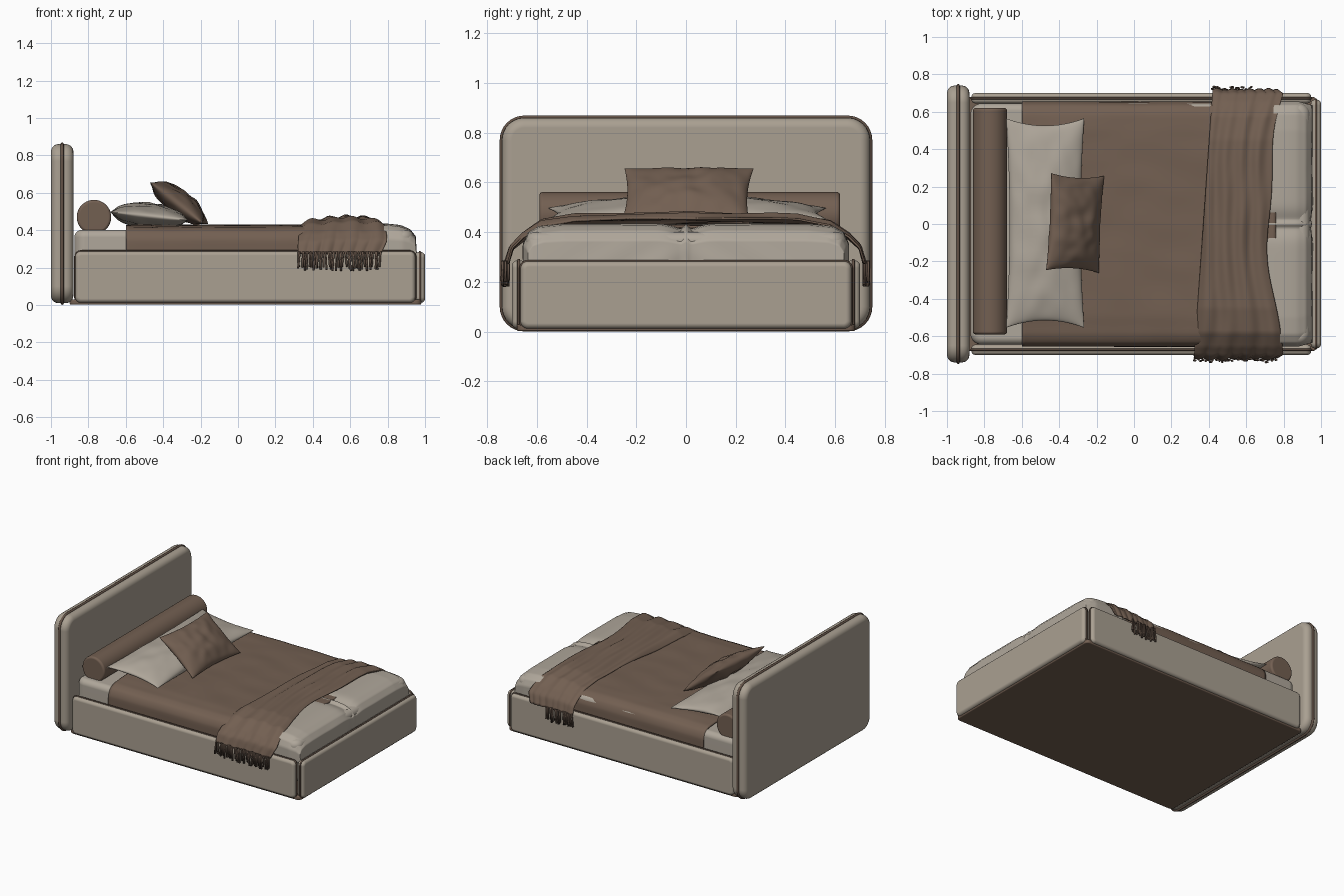
import bpy, bmesh, math, random
from mathutils import Matrix, Vector, noise

random.seed(4)
cube = bpy.data.objects.get("Cube")
if cube:
    bpy.data.objects.remove(cube, do_unlink=True)


def material(name, rgb):
    m = bpy.data.materials.new(name)
    m.use_nodes = True
    m.diffuse_color = (*rgb, 1)
    bsdf = next(n for n in m.node_tree.nodes if n.type == 'BSDF_PRINCIPLED')
    bsdf.inputs["Base Color"].default_value = (*rgb, 1)
    bsdf.inputs["Roughness"].default_value = 0.9
    return m


BEIGE = material("beige upholstery", (0.40, 0.35, 0.285))
LINEN = material("pale linen", (0.43, 0.385, 0.325))
BROWN = material("brown fabric", (0.17, 0.115, 0.083))
TRIM = material("dark brown trim", (0.13, 0.088, 0.065))


def finish(name, bm, mat, weighted=False, thickness=0):
    bmesh.ops.recalc_face_normals(bm, faces=bm.faces)
    me = bpy.data.meshes.new(name)
    for f in bm.faces:
        f.smooth = True
    bm.to_mesh(me)
    bm.free()
    me.materials.append(mat)
    ob = bpy.data.objects.new(name, me)
    bpy.context.collection.objects.link(ob)
    if thickness:
        ob.modifiers.new("thickness", 'SOLIDIFY').thickness = thickness
    if weighted:
        ob.modifiers.new("normals", 'WEIGHTED_NORMAL')
    return ob


def rounded_rect(a0, a1, b0, b1, r, n=8):
    pts = []
    for k, (a, b) in enumerate([(a1 - r, b1 - r), (a0 + r, b1 - r), (a0 + r, b0 + r), (a1 - r, b0 + r)]):
        for i in range(n + 1):
            t = math.pi / 2 * (k + i / n)
            pts.append((a + r * math.cos(t), b + r * math.sin(t)))
    return pts


def pad(name, axis, lo, hi, corner, bevel, mat, cord=0):
    """Soft slab lying across one axis, with an optional cord round its middle."""
    p, q = [i for i in range(3) if i != axis]

    def place(a, b, c):
        v = Vector((0, 0, 0))
        v[p], v[q], v[axis] = a, b, c
        return v
    bm = bmesh.new()
    ring = rounded_rect(lo[p], hi[p], lo[q], hi[q], corner)
    face = bm.faces.new([bm.verts.new(place(a, b, lo[axis])) for a, b in ring])
    new = bmesh.ops.extrude_face_region(bm, geom=[face])["geom"]
    shift = place(0, 0, hi[axis] - lo[axis])
    bmesh.ops.translate(bm, vec=shift, verts=[g for g in new if isinstance(g, bmesh.types.BMVert)])
    rims = [e for e in bm.edges if abs(e.verts[0].co[axis] - e.verts[1].co[axis]) < 1e-6]
    bmesh.ops.bevel(bm, geom=rims, offset=bevel, segments=5, profile=0.5, affect='EDGES')
    finish(name, bm, mat, weighted=True)
    if cord:
        cu = bpy.data.curves.new(name + "_piping", 'CURVE')
        cu.dimensions = '3D'
        cu.bevel_depth, cu.bevel_resolution = cord, 2
        sp = cu.splines.new('POLY')
        sp.points.add(len(ring) - 1)
        sp.use_cyclic_u = True
        for pt, (a, b) in zip(sp.points, ring):
            pt.co = (*place(a, b, (lo[axis] + hi[axis]) / 2), 1)
        cu.materials.append(TRIM)
        bpy.context.collection.objects.link(bpy.data.objects.new(name + "_piping", cu))


def along(points, t):
    """Point at fraction t (0..1) of the length of a 2D polyline."""
    vs = [Vector(p) for p in points]
    left = t * sum((b - a).length for a, b in zip(vs, vs[1:]))
    for a, b in zip(vs, vs[1:]):
        d = (b - a).length
        if left <= d:
            return a.lerp(b, left / d)
        left -= d
    return vs[-1]


def add_grid(bm, fn, nu, nv):
    g = [[bm.verts.new(fn(i / nu, 2 * j / nv - 1)) for j in range(nv + 1)] for i in range(nu + 1)]
    for i in range(nu):
        for j in range(nv):
            bm.faces.new((g[i][j], g[i + 1][j], g[i + 1][j + 1], g[i][j + 1]))


def sheet(name, fn, nu, nv, mat, thickness):
    bm = bmesh.new()
    add_grid(bm, fn, nu, nv)
    return finish(name, bm, mat, thickness=thickness)


def ripple(x, y, z=0):
    return noise.noise(Vector((x, y, z)))


# Upholstered frame
pad("headboard", 0, (-1, -0.74, 0.01), (-0.88, 0.74, 0.86), 0.09, 0.04, BEIGE, 0.009)
for side, y0 in (("left", 0.645), ("right", -0.7)):
    pad(side + "_rail", 1, (-0.87, y0, 0.012), (0.948, y0 + 0.055, 0.287), 0.03, 0.022, BEIGE, 0.006)
pad("foot_rail", 0, (0.945, -0.665, 0.012), (1, 0.665, 0.283), 0.03, 0.022, BEIGE, 0.006)
pad("base_panel", 2, (-0.9, -0.68, 0.002), (0.98, 0.68, 0.03), 0.03, 0.008, BROWN)
pad("mattress", 2, (-0.875, -0.645, 0.1), (0.94, 0.645, 0.402), 0.06, 0.04, LINEN)

# Bed cover with a soft crown and tucked sides
COVER = [(0, 0.428), (0.5, 0.426), (0.59, 0.418), (0.635, 0.395), (0.655, 0.35), (0.655, 0.25)]


def cover(u, v):
    y, z = along(COVER, abs(v))
    x = -0.6 + 1.36 * u
    w = 0.006 * ripple(x * 4, v * 5)
    return x, math.copysign(y + w * 0.5, v), z + w


sheet("bed_cover", cover, 70, 90, BROWN, 0.012)

# Pale foot cover, pinched together at the middle
FOOT = [(0.62, 1.04), (0.8, 1.05), (0.87, 1.0), (0.92, 0.86), (0.95, 0.62), (0.955, 0)]


def foot_cover(u, v):
    x, k = along(FOOT, u)
    y, z = along(COVER, abs(v))
    z = 0.27 + (z - 0.27) * k
    if x > 0.88:
        y *= 1 - 0.03 * (x - 0.88) / 0.07
    pinch = 0.022 * math.exp(-(y / 0.012) ** 2) - 0.025 * math.exp(-(y / 0.06) ** 2)
    fold = 0.005 * math.sin(y * 26 + z * 40) * max(0, 1 - y / 0.6)
    return x + (pinch + fold) * (1 - k) * 0.5, math.copysign(y, v), z + pinch * min(k, 1)


sheet("foot_cover", foot_cover, 40, 160, LINEN, 0.008)

# Throw blanket draped over both sides
DRAPE = [(0, 0.462), (0.45, 0.455), (0.58, 0.432), (0.655, 0.385), (0.7, 0.34), (0.717, 0.275)]


def throw(u, v):
    y, z = along(DRAPE, abs(v))
    y = math.copysign(y, v)
    x0 = 0.37 + 0.07 * y
    x1 = 0.72 + 0.08 * (y / 0.7) ** 2 + 0.012 * math.sin(y * 9)
    if z < 0.35:
        x1 -= (0.35 - z) * 0.5
    fold = 0.009 * math.sin(u * 24 + 1.5 * math.sin(v * 3)) + 0.014 * ripple(u * 6, v * 2.5, 3)
    swell = 0.014 * math.sin(math.pi * u) ** 0.5 - 0.022 * (1 - u) ** 4
    side = max(0, abs(v) - 0.75) * 4
    return (x0 + (x1 - x0) * u,
            y + math.copysign(fold * side * 0.9, v),
            z + (fold * 0.7 + swell) * (1 - side))


sheet("throw_blanket", throw, 70, 110, BROWN, 0.008)

# Tassel fringe along each hem of the throw
bm = bmesh.new()
for v, u0, u1, count in ((-1, 0, 1, 46), (1, 0, 0.6, 24)):
    for i in range(count):
        u = u0 + (u1 - u0) * (i + random.uniform(0.1, 0.9)) / count
        x, y, z = throw(u, v)
        length = random.uniform(0.08, 0.105)
        tilt = Matrix.Rotation(random.uniform(-0.13, 0.13), 4, 'Y')
        m = Matrix.Translation((x, y + v * random.uniform(-0.004, 0.01), z + 0.01)) @ tilt
        m = m @ Matrix.Translation((0, 0, -length / 2))
        bmesh.ops.create_cone(bm, cap_ends=True, segments=6, radius1=0.0065, radius2=0.005,
                              depth=length, matrix=m)
finish("throw_fringe", bm, TRIM)


def pillow(name, a, b, h, loc, rot, mat):
    """Two puffed faces meeting in a seam, with drawn-out corners."""
    bm = bmesh.new()
    for s in (1, -1):
        def puff(u, v):
            u = 2 * u - 1
            u, v = math.sin(u * math.pi / 2), math.sin(v * math.pi / 2)
            full = max(0, (1 - u * u) * (1 - v * v))
            crease = 1 + 0.18 * ripple(u * 2.5, v * 4, a * 9)
            return (a * u * (1 - 0.09 * (1 - v * v)),
                    b * v * (1 - 0.07 * (1 - u * u)),
                    s * h * full ** 0.5 * crease)
        add_grid(bm, puff, 32, 44)
    bmesh.ops.remove_doubles(bm, verts=bm.verts, dist=1e-5)
    ob = finish(name, bm, mat)
    ob.location, ob.rotation_euler = loc, rot


# Pillows and bolster
pillow("long_pillow", 0.21, 0.56, 0.07, (-0.475, 0.005, 0.475), (0, math.radians(6), 0), LINEN)
pillow("accent_cushion", 0.18, 0.26, 0.068, (-0.315, 0.005, 0.545),
       (0, math.radians(38), math.radians(-3)), BROWN)

bm = bmesh.new()
bmesh.ops.create_cone(bm, cap_ends=True, segments=48, radius1=0.092, radius2=0.092, depth=1.21,
                      matrix=Matrix.Translation((-0.77, 0.015, 0.47)) @ Matrix.Rotation(math.pi / 2, 4, 'X'))
caps = [e for e in bm.edges if abs(e.verts[0].co.y - e.verts[1].co.y) < 1e-4]
bmesh.ops.bevel(bm, geom=caps, offset=0.015, segments=4, profile=0.5, affect='EDGES')
finish("bolster", bm, BROWN, weighted=True)
